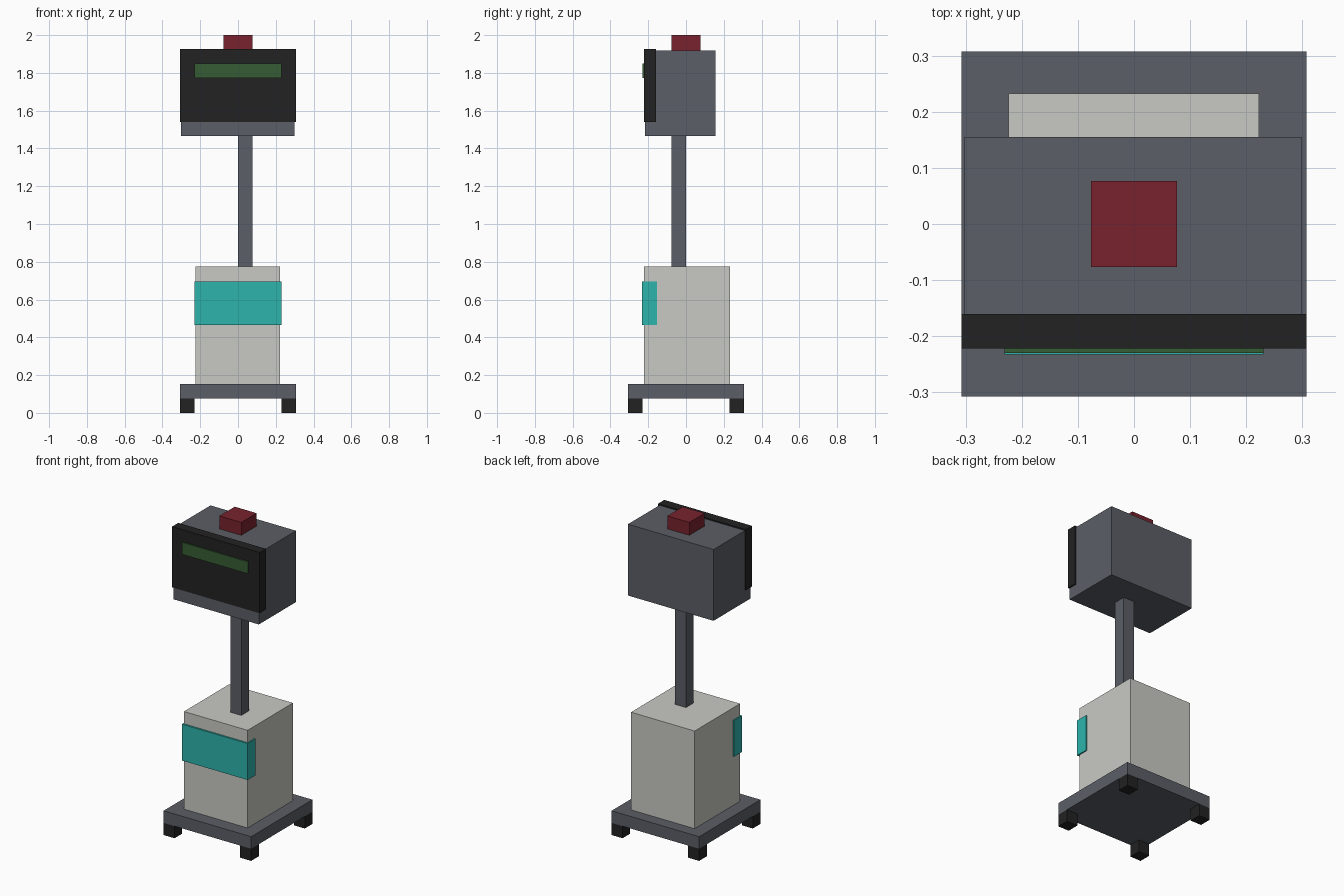
import bpy

if "Cube" in bpy.data.objects:
    bpy.data.objects.remove(bpy.data.objects["Cube"])


def material(name, rgb):
    """Flat colour from 0-255 sRGB values, stored as linear."""
    m = bpy.data.materials.new(name)
    lin = [((c / 255 + 0.055) / 1.055) ** 2.4 if c > 10 else c / 3294 for c in rgb]
    m.diffuse_color = (*lin, 1)
    m.use_nodes = True
    m.node_tree.nodes["Principled BSDF"].inputs["Base Color"].default_value = m.diffuse_color
    return m


GREY = material("slate grey", (91, 94, 102))
CREAM = material("warm white", (201, 201, 196))
BLACK = material("black", (34, 34, 34))
TEAL = material("teal", (45, 180, 172))
GREEN = material("dark green", (54, 92, 52))
RED = material("dark red", (120, 34, 46))


def box(name, x, y, z, mat):
    """Box from its (min, max) range on each axis."""
    ranges = (x, y, z)
    bpy.ops.mesh.primitive_cube_add(size=1, location=[(a + b) / 2 for a, b in ranges])
    ob = bpy.context.object
    ob.name = name
    ob.scale = [b - a for a, b in ranges]
    bpy.ops.object.transform_apply(location=False, rotation=False, scale=True)
    ob.data.materials.append(mat)
    return ob


U = 1 / 13  # grid unit of the design

# Feet at the four corners
spans = {-1: (-4 * U, -3 * U), 1: (3 * U, 4 * U)}
for sx, side in ((-1, "left"), (1, "right")):
    for sy, end in ((-1, "front"), (1, "back")):
        box(f"{end}_{side}_foot", spans[sx], spans[sy], (0, U), BLACK)

# Base, body and chest panel
box("base_plate", (-4 * U, 4 * U), (-4 * U, 4 * U), (U, 2 * U), GREY)
box("body", (-0.224, 0.223), (-0.222, 0.233), (2 * U, 0.774), CREAM)
box("chest_panel", (-3 * U, 3 * U), (-0.233, -2 * U), (0.465, 0.696), TEAL)

# Off-centre neck
box("neck", (0, U), (-U, 0), (0.77, 1.47), GREY)

# Head with face screen, eye strip and top lamp
box("head", (-0.302, 0.299), (-0.218, 0.155), (1.465, 1.918), GREY)
box("face_screen", (-4 * U, 4 * U), (-0.222, -0.16), (1.54, 1.926), BLACK)
box("eye_strip", (-3 * U, 3 * U), (-0.23, -0.2215), (1.773, 1.849), GREEN)
box("top_lamp", (-U, U), (-U, U), (1.917, 2.0), RED)
